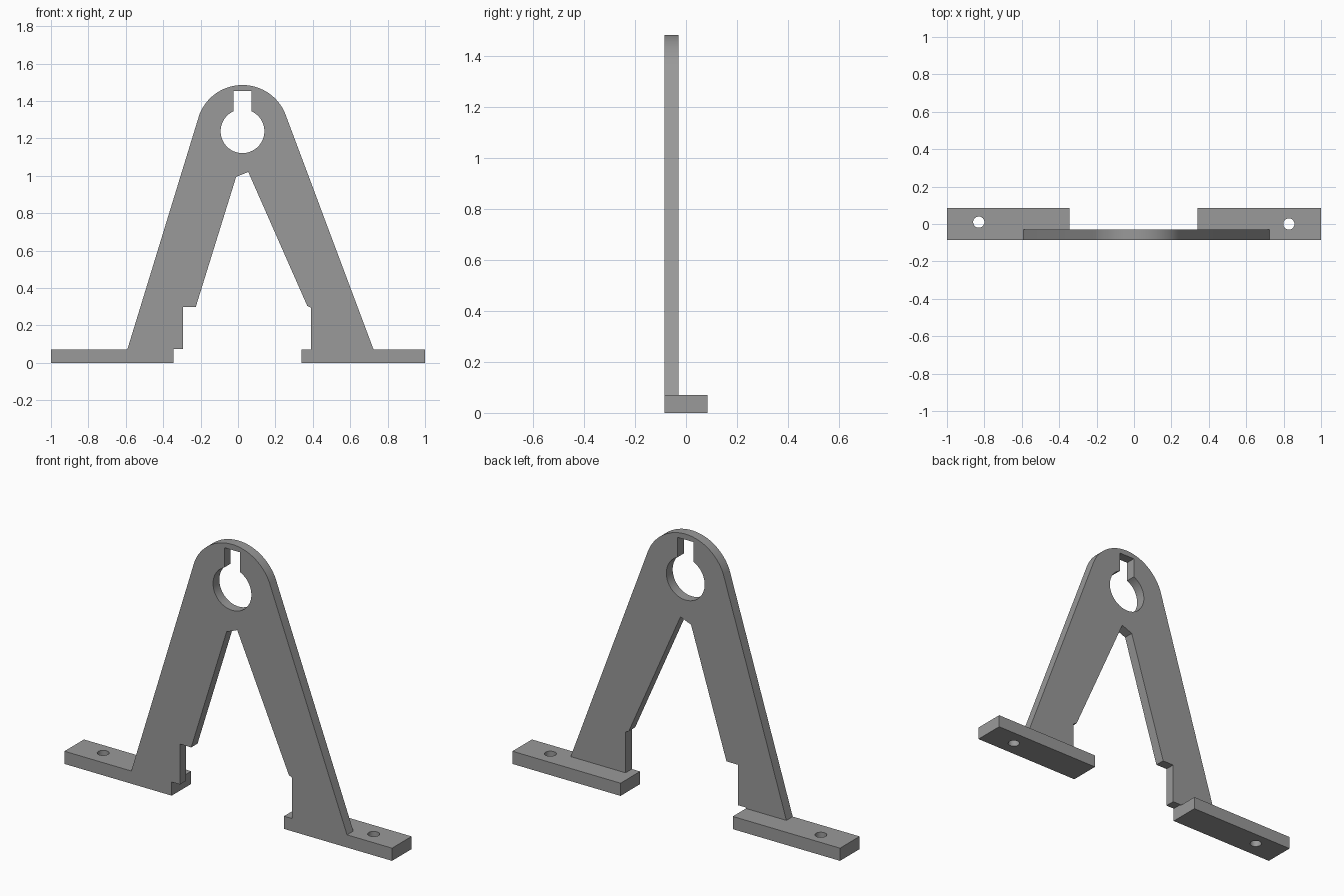
import bpy
from math import cos, sin, radians, sqrt, asin, pi
from mathutils import Matrix

if "Cube" in bpy.data.objects:
    bpy.data.objects.remove(bpy.data.objects["Cube"])

grey = bpy.data.materials.new("grey")
grey.diffuse_color = (0.32, 0.32, 0.32, 1)
grey.use_nodes = True
grey.node_tree.nodes["Principled BSDF"].inputs["Base Color"].default_value = grey.diffuse_color


def arc(cx, cy, r, a0, a1, n):
    return [(cx + r * cos(a0 + (a1 - a0) * i / n),
             cy + r * sin(a0 + (a1 - a0) * i / n)) for i in range(n + 1)]


def circle(cx, cy, r, n=32):
    return arc(cx, cy, r, 0, 2 * pi, n)[:-1]


def extruded(name, loops, thickness, matrix):
    """Fill the first loop, cut the others out, and extrude evenly."""
    curve = bpy.data.curves.new(name, 'CURVE')
    curve.dimensions = '2D'
    curve.fill_mode = 'BOTH'
    curve.extrude = thickness / 2
    for pts in loops:
        s = curve.splines.new('POLY')
        s.points.add(len(pts) - 1)
        for p, (x, y) in zip(s.points, pts):
            p.co = (x, y, 0, 1)
        s.use_cyclic_u = True
    tmp = bpy.data.objects.new(name + "_profile", curve)
    bpy.context.collection.objects.link(tmp)
    bpy.context.view_layer.update()
    mesh = bpy.data.meshes.new_from_object(
        tmp.evaluated_get(bpy.context.evaluated_depsgraph_get()))
    bpy.data.objects.remove(tmp)
    mesh.transform(matrix)
    mesh.materials.clear()
    mesh.materials.append(grey)
    ob = bpy.data.objects.new(name, mesh)
    bpy.context.collection.objects.link(ob)
    bpy.ops.object.select_all(action='DESELECT')
    ob.select_set(True)
    bpy.context.view_layer.objects.active = ob
    # weld the caps to the walls
    bpy.ops.object.mode_set(mode='EDIT')
    bpy.ops.mesh.select_all(action='SELECT')
    bpy.ops.mesh.remove_doubles(threshold=0.0002)
    bpy.ops.mesh.normals_make_consistent(inside=False)
    bpy.ops.object.mode_set(mode='OBJECT')
    bpy.ops.object.shade_smooth_by_angle(angle=radians(30))
    return ob


# Upright A-shaped bracket plate with a keyed bore
cx, cz = 0.024, 1.238
outline = [(0.725, 0.07)]
outline += arc(cx, cz, 0.247, radians(23), radians(159), 40)
outline += [(-0.592, 0.07), (-0.345, 0.07), (-0.345, 0.075), (-0.295, 0.075),
            (-0.295, 0.298), (-0.226, 0.298), (-0.01, 0.994), (0.055, 1.02),
            (0.37, 0.305), (0.39, 0.295), (0.39, 0.07)]
r, half = 0.117, 0.048
a = asin(half / r)
bore = arc(cx, cz, r, pi / 2 + a, 5 * pi / 2 - a, 48)
bore += [(cx + half, 1.454), (cx - half, 1.454)]
upright = Matrix.Translation((0, -0.0575, 0)) @ Matrix.Rotation(pi / 2, 4, 'X')
extruded("bracket_plate", [outline, bore], 0.055, upright)

# Mounting feet with a bolt hole each
for name, x0, x1, hx, hy in (("left_foot", -1, -0.345, -0.83, 0.01),
                             ("right_foot", 0.34, 1, 0.828, 0.0)):
    rect = [(x0, -0.085), (x1, -0.085), (x1, 0.085), (x0, 0.085)]
    extruded(name, [rect, circle(hx, hy, 0.03)], 0.07,
             Matrix.Translation((0, 0, 0.035)))
